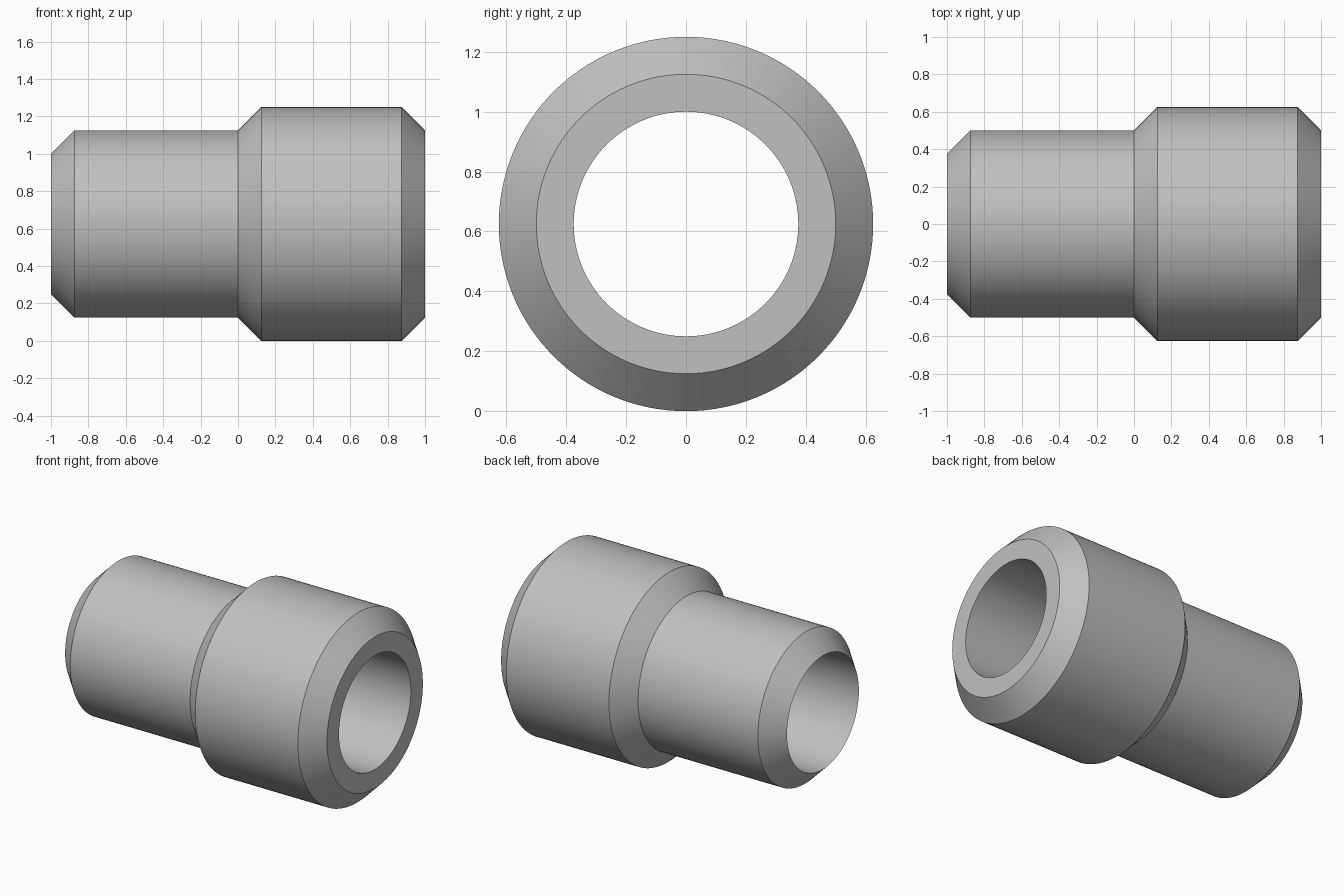
import bpy
import bmesh
import math

cube = bpy.data.objects.get("Cube")
if cube:
    bpy.data.objects.remove(cube, do_unlink=True)

SEGMENTS = 128
AXIS_HEIGHT = 0.625

# Wall section as (x, radius): outer steps and chamfers, then the straight bore
PROFILE = [(-1, 0.375), (-0.875, 0.5), (0, 0.5), (0.125, 0.625),
           (0.875, 0.625), (1, 0.5), (1, 0.375)]

# Plain grey metal
grey = bpy.data.materials.new("grey metal")
grey.use_nodes = True
colour = (0.53, 0.53, 0.53, 1)
grey.diffuse_color = colour
grey.node_tree.nodes["Principled BSDF"].inputs["Base Color"].default_value = colour

# Revolve the closed section around the x axis
bm = bmesh.new()
rings = []
for x, radius in PROFILE:
    ring = []
    for i in range(SEGMENTS):
        angle = math.tau * i / SEGMENTS
        ring.append(bm.verts.new((x, radius * math.cos(angle), radius * math.sin(angle))))
    rings.append(ring)
for a, b in zip(rings, rings[1:] + rings[:1]):
    for i in range(SEGMENTS):
        j = (i + 1) % SEGMENTS
        bm.faces.new((a[i], a[j], b[j], b[i]))
bmesh.ops.recalc_face_normals(bm, faces=bm.faces)

mesh = bpy.data.meshes.new("stepped_sleeve")
bm.to_mesh(mesh)
bm.free()
mesh.materials.append(grey)

sleeve = bpy.data.objects.new("stepped_sleeve", mesh)
sleeve.location.z = AXIS_HEIGHT
bpy.context.collection.objects.link(sleeve)

# Smooth round walls, crisp chamfer edges
bpy.context.view_layer.objects.active = sleeve
sleeve.select_set(True)
bpy.ops.object.shade_smooth_by_angle(angle=math.radians(30))
